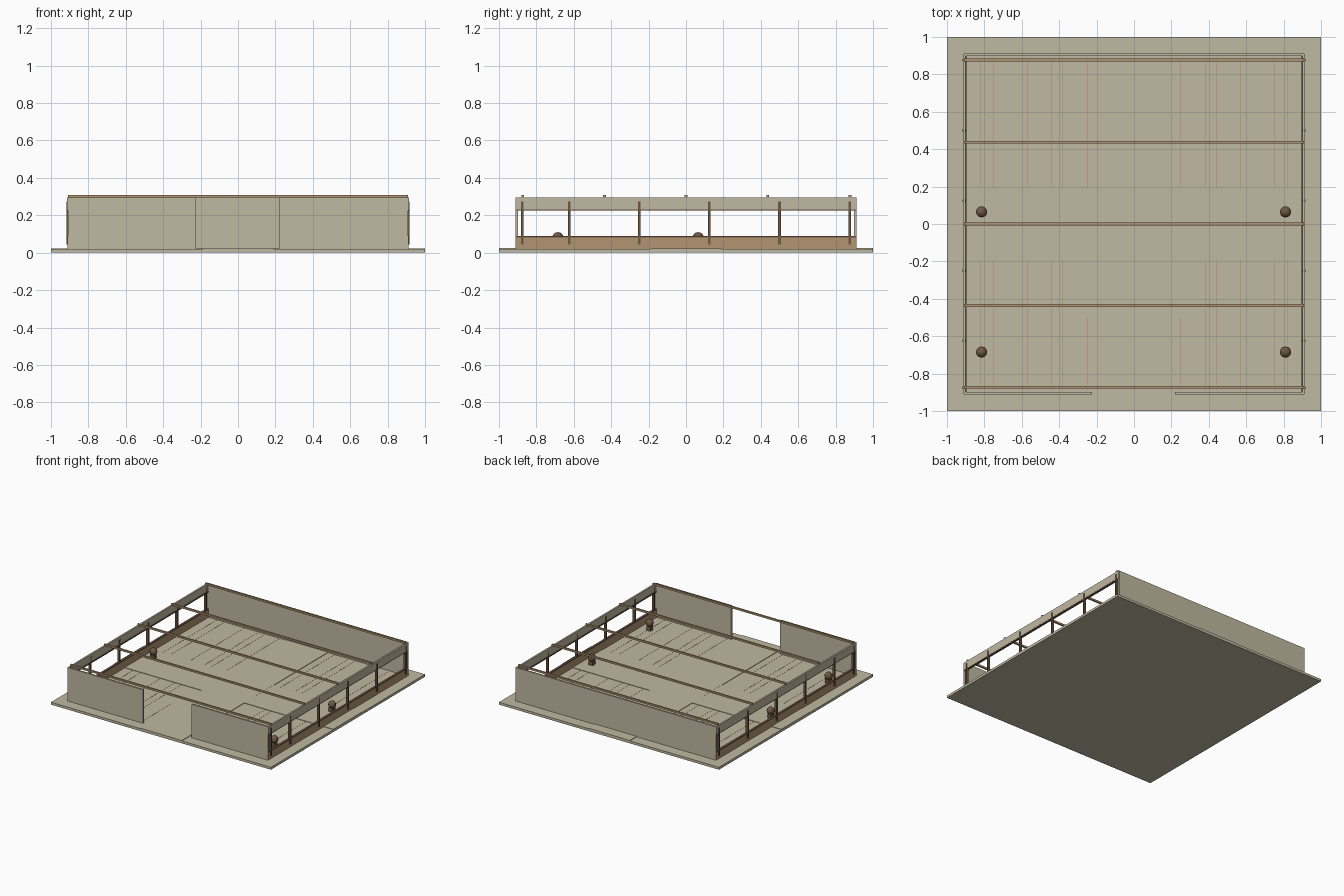
import bpy, bmesh, math
from mathutils import Matrix

if "Cube" in bpy.data.objects:
    bpy.data.objects.remove(bpy.data.objects["Cube"])


def material(name, color):
    m = bpy.data.materials.new(name)
    m.diffuse_color = (*color, 1)
    m.use_nodes = True
    m.node_tree.nodes["Principled BSDF"].inputs["Base Color"].default_value = m.diffuse_color
    return m


STONE = material("pale stone", (0.53, 0.48, 0.36))
WOOD = material("light wood", (0.45, 0.30, 0.17))
DARK = material("dark wood", (0.16, 0.10, 0.06))


def boxes(name, mat, spans):
    """One object made of boxes given as (x0, x1, y0, y1, z0, z1)."""
    bm = bmesh.new()
    for x0, x1, y0, y1, z0, z1 in spans:
        place = Matrix.Translation(((x0 + x1) / 2, (y0 + y1) / 2, (z0 + z1) / 2))
        bmesh.ops.create_cube(bm, size=1, matrix=place @ Matrix.Diagonal((x1 - x0, y1 - y0, z1 - z0, 1)))
    return finish(name, mat, bm)


def finish(name, mat, bm):
    me = bpy.data.meshes.new(name)
    bm.to_mesh(me)
    bm.free()
    me.materials.append(mat)
    ob = bpy.data.objects.new(name, me)
    bpy.context.collection.objects.link(ob)
    return ob


def both_sides(spans):
    """Add the copy of each box mirrored across x = 0."""
    return spans + [(-x1, -x0, *rest) for x0, x1, *rest in spans]


# Ground slab and the slightly raised crossing paths
FLOOR = 0.02
boxes("ground_slab", STONE, [(-1, 1, -1, 1, 0, FLOOR)])
boxes("crossing_paths", STONE, [(-0.19, 0.19, -1, 1, 0.01, 0.024),
                                (-1, 1, -0.19, 0.19, 0.01, 0.0235)])

# Narrow joints between the floor boards
joints = []
for x in (0.25, 0.38, 0.44, 0.57, 0.75, 0.82):
    joints += [(x - 0.001, x + 0.001, 0.19, 0.89, FLOOR, FLOOR + 0.001),
               (x - 0.001, x + 0.001, -0.89, -0.5 if x < 0.3 else -0.19, FLOOR, FLOOR + 0.001)]
boxes("floor_joints", WOOD, both_sides(joints))

# Back wall and front wall with its wide opening
boxes("back_wall", STONE, [(-0.91, 0.91, 0.898, 0.912, FLOOR, 0.295)])
boxes("front_wall", STONE, [(-0.91, -0.225, -0.912, -0.898, FLOOR, 0.295),
                            (0.218, 0.91, -0.912, -0.898, FLOOR, 0.295)])

# Open sides: low plinth, top band, rails and posts
boxes("side_plinth", WOOD, both_sides([(0.897, 0.911, -0.91, 0.91, FLOOR, 0.082)]))
boxes("side_top_band", STONE, both_sides([(0.9, 0.914, -0.91, 0.91, 0.232, 0.295)]))
boxes("side_rails", DARK, both_sides([(0.895, 0.913, -0.91, 0.91, z, z + 0.009) for z in (0.081, 0.225)]))
boxes("side_posts", DARK, both_sides([(0.898, 0.917, y - 0.007, y + 0.007, 0.045, 0.275)
                                      for y in (-0.875, -0.625, -0.25, 0.125, 0.5, 0.875)]))

# Roof beams across the hall
boxes("roof_beams", WOOD, [(-0.91, 0.91, y - 0.007, y + 0.007, 0.295, 0.309)
                           for y in (-0.873, -0.436, 0, 0.437, 0.877)])

# Round lamps on short pedestals
spots = [(x, y) for x in (-0.815, 0.81) for y in (-0.685, 0.065)]
boxes("lamp_pedestals", DARK, [(x - 0.018, x + 0.018, y - 0.018, y + 0.018, FLOOR, 0.06) for x, y in spots])
bm = bmesh.new()
for x, y in spots:
    bmesh.ops.create_uvsphere(bm, u_segments=12, v_segments=8, radius=0.03,
                              matrix=Matrix.Translation((x, y, 0.08)))
finish("lamp_globes", DARK, bm)
